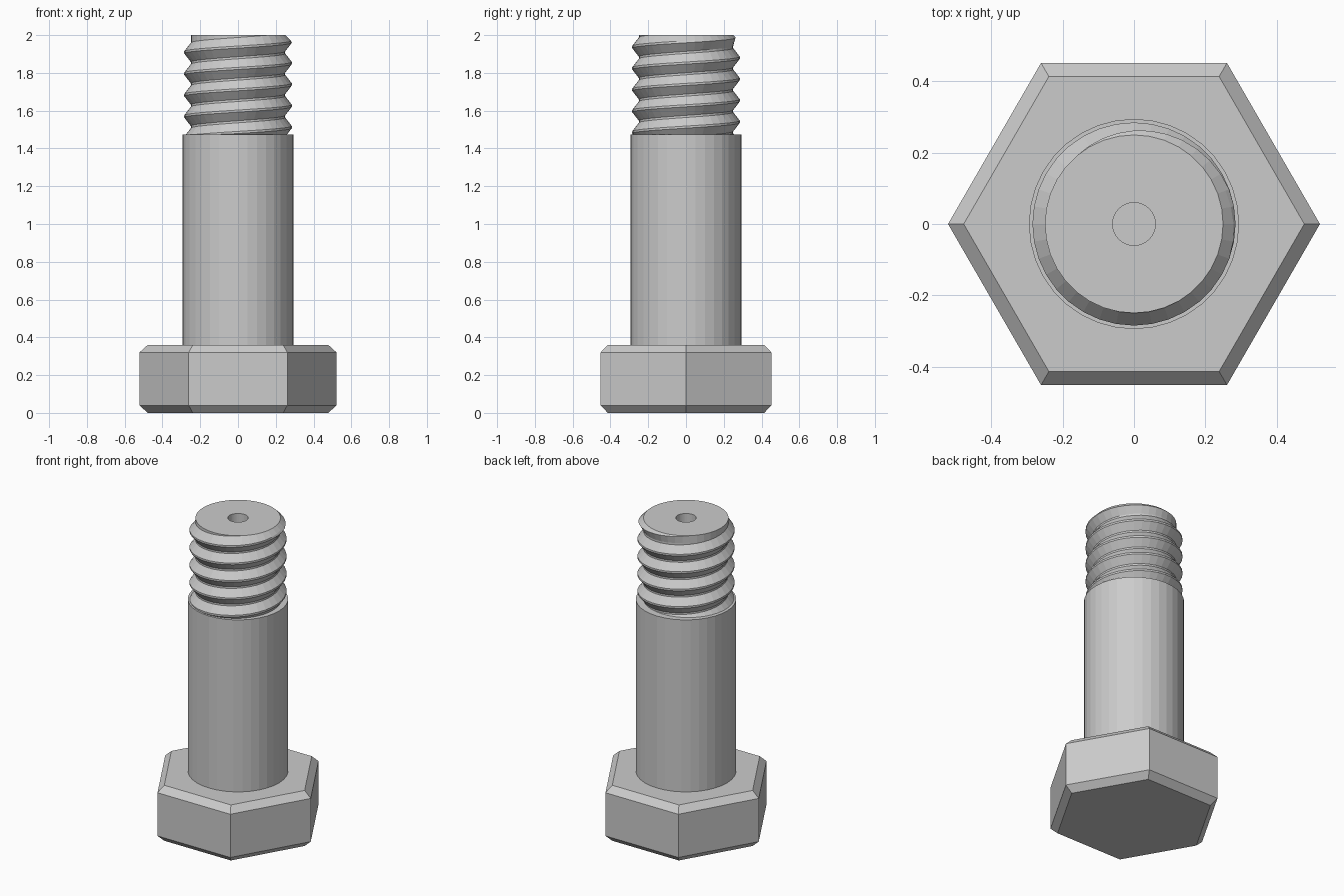
import bpy, bmesh, math

cube = bpy.data.objects.get("Cube")
if cube:
    bpy.data.objects.remove(cube)

STEEL = bpy.data.materials.new("steel_grey")
STEEL.use_nodes = True
GREY = (0.6, 0.6, 0.6, 1)
STEEL.diffuse_color = GREY
STEEL.node_tree.nodes["Principled BSDF"].inputs["Base Color"].default_value = GREY

SIDES = 36
THREAD_BOTTOM, TOP = 1.475, 2.0
CREST, ROOT, PITCH, CREST_Z = 0.285, 0.25, 0.113, 1.965


def finish(name, bm):
    mesh = bpy.data.meshes.new(name)
    bm.to_mesh(mesh)
    bm.free()
    mesh.materials.append(STEEL)
    obj = bpy.data.objects.new(name, mesh)
    bpy.context.collection.objects.link(obj)
    return obj


def lathe(name, profile, sides, cap_first=False, cap_last=False):
    """Turn a (radius, height) profile around z, optionally closing its ends."""
    bm = bmesh.new()
    rings = []
    for r, z in profile:
        angles = [math.tau * s / sides for s in range(sides)]
        rings.append([bm.verts.new((r * math.cos(a), r * math.sin(a), z)) for a in angles])
    for low, high in zip(rings, rings[1:]):
        for s in range(sides):
            n = (s + 1) % sides
            bm.faces.new((low[s], low[n], high[n], high[s]))
    if cap_first:
        bm.faces.new(rings[0][::-1])
    if cap_last:
        bm.faces.new(rings[-1])
    return finish(name, bm)


def thread_radius(z, turn):
    """Trapezoid thread with a chamfered lead-in at the tip."""
    u = ((z - CREST_Z) / PITCH - turn) % 1
    slope = (min(u, 1 - u) - 0.05) / 0.4
    r = CREST - (CREST - ROOT) * min(max(slope, 0), 1)
    return min(r, ROOT + TOP - z)


def helical_thread(name):
    bm = bmesh.new()
    columns = []
    for s in range(SIDES + 1):
        turn = s / SIDES
        a = math.tau * turn
        column = []
        for k in range(-6, 3):
            for offset in (-0.45, -0.05, 0.05, 0.45):
                z = CREST_Z + PITCH * (k + offset + turn)
                z = min(max(z, THREAD_BOTTOM), TOP)
                r = thread_radius(z, turn)
                column.append(bm.verts.new((r * math.cos(a), r * math.sin(a), z)))
        columns.append(column)
    for left, right in zip(columns, columns[1:]):
        for i in range(len(left) - 1):
            bm.faces.new((left[i], right[i], right[i + 1], left[i + 1]))
    # Close the seam and collapse the rows trimmed at both ends
    bmesh.ops.remove_doubles(bm, verts=bm.verts[:], dist=0.0002)
    return finish(name, bm)


# Chamfered hexagonal head
lathe("hex_head", [(0.478, 0), (0.522, 0.04), (0.522, 0.32), (0.478, 0.36)], 6, True, True)

# Plain shank with a flat shoulder
lathe("shank", [(0.295, 0.36), (0.295, THREAD_BOTTOM), (0.24, THREAD_BOTTOM)], SIDES)

# Right-handed thread
helical_thread("thread")

# End face with a small centre hole
lathe("end_face", [(ROOT, TOP), (0.06, TOP), (0.06, 1.7)], SIDES, cap_last=True)
